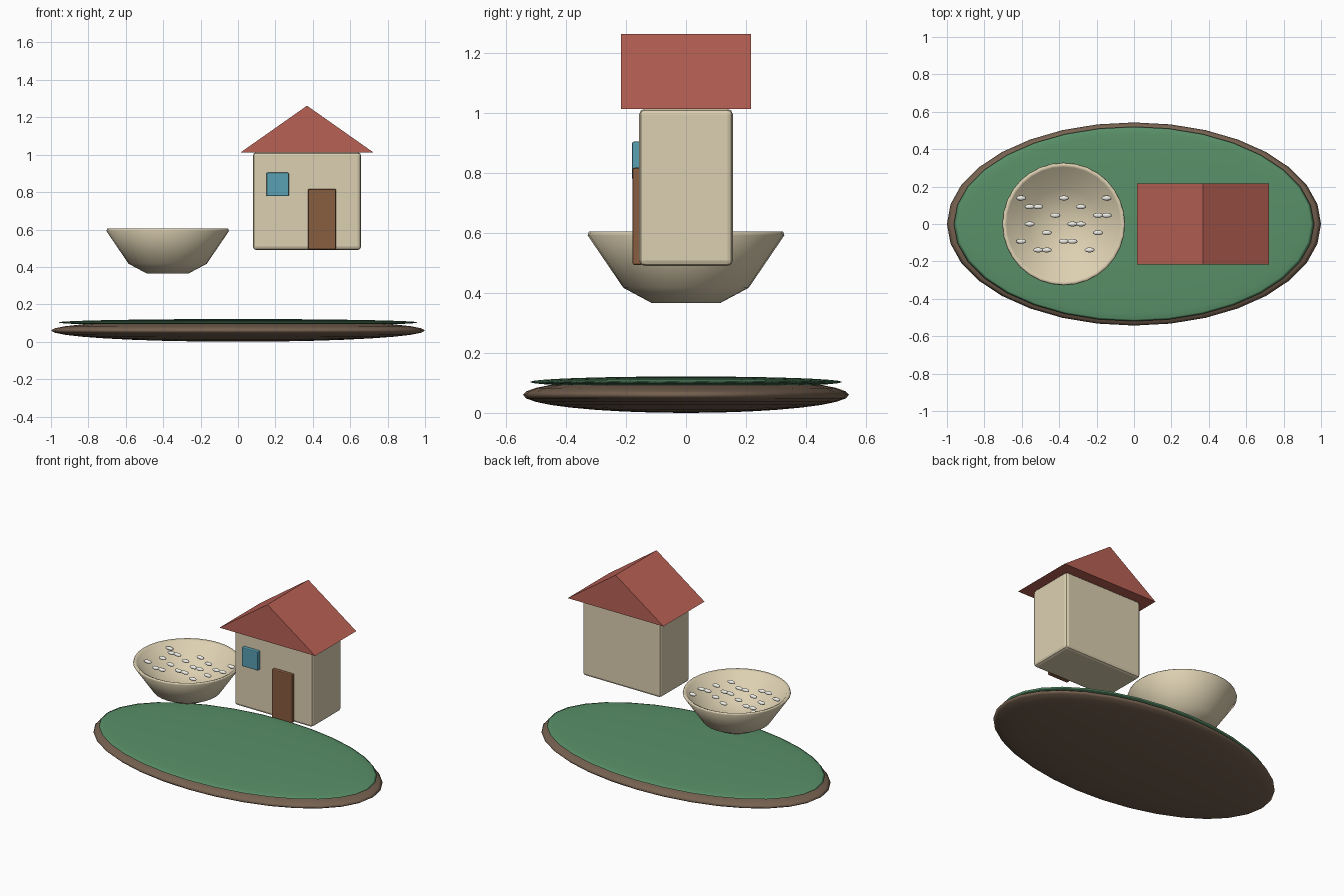
import bpy, bmesh, math
from mathutils import Matrix

if "Cube" in bpy.data.objects:
    bpy.data.objects.remove(bpy.data.objects["Cube"])


def material(name, rgb):
    m = bpy.data.materials.new(name)
    m.diffuse_color = (*rgb, 1)
    m.use_nodes = True
    m.node_tree.nodes["Principled BSDF"].inputs["Base Color"].default_value = m.diffuse_color
    return m


SOIL = material("soil", (0.18, 0.12, 0.08))
GRASS = material("grass", (0.10, 0.28, 0.14))
CREAM = material("cream", (0.72, 0.63, 0.44))
RED = material("red", (0.48, 0.12, 0.09))
WOOD = material("wood", (0.25, 0.11, 0.05))
GLASS = material("glass", (0.10, 0.35, 0.45))
WHITE = material("white", (0.85, 0.84, 0.78))


def add(name, bm, mat, smooth=False):
    bmesh.ops.recalc_face_normals(bm, faces=bm.faces)
    for f in bm.faces:
        f.smooth = smooth
    me = bpy.data.meshes.new(name)
    bm.to_mesh(me)
    bm.free()
    me.materials.append(mat)
    ob = bpy.data.objects.new(name, me)
    bpy.context.collection.objects.link(ob)
    return ob


def ellipsoid(name, centre, radii, mat, seg=32, rings=16):
    bm = bmesh.new()
    bmesh.ops.create_uvsphere(bm, u_segments=seg, v_segments=rings, radius=1,
                              matrix=Matrix.LocRotScale(centre, None, radii))
    return add(name, bm, mat, True)


def box(name, lo, hi, mat, bevel):
    size = [b - a for a, b in zip(lo, hi)]
    mid = [(a + b) / 2 for a, b in zip(lo, hi)]
    bm = bmesh.new()
    bmesh.ops.create_cube(bm, size=1, matrix=Matrix.LocRotScale(mid, None, size))
    ob = add(name, bm, mat)
    mod = ob.modifiers.new("soft_edges", 'BEVEL')
    mod.width, mod.segments = bevel, 2
    return ob


def lathe(name, centre, profile, mat, seg=32):
    bm = bmesh.new()
    verts = [bm.verts.new((r, 0, z)) for r, z in profile]
    edges = [bm.edges.new(p) for p in zip(verts, verts[1:])]
    bmesh.ops.spin(bm, geom=verts + edges, cent=(0, 0, 0), axis=(0, 0, 1),
                   angle=math.tau, steps=seg, use_duplicate=False)
    bmesh.ops.remove_doubles(bm, verts=bm.verts, dist=1e-5)
    bmesh.ops.translate(bm, verts=bm.verts, vec=centre)
    return add(name, bm, mat, True)


# Ground: two flattened ellipsoids
ellipsoid("soil_base", (0, 0, 0.06), (1.0, 0.543, 0.06), SOIL)
ellipsoid("grass_top", (0, 0, 0.103), (0.963, 0.52, 0.0185), GRASS)

# House
box("house_walls", (0.08, -0.156, 0.49), (0.658, 0.156, 1.013), CREAM, 0.018)
box("door", (0.374, -0.178, 0.493), (0.524, -0.146, 0.817), WOOD, 0.006)
box("window", (0.152, -0.18, 0.778), (0.272, -0.146, 0.904), GLASS, 0.006)

# Gable roof prism
bm = bmesh.new()
ends = [[bm.verts.new((x, y, z)) for x, z in
         ((0.015, 1.013), (0.723, 1.013), (0.369, 1.262))] for y in (-0.217, 0.217)]
bm.faces.new(ends[0])
bm.faces.new(ends[1])
for i in range(3):
    j = (i + 1) % 3
    bm.faces.new((ends[0][i], ends[0][j], ends[1][j], ends[1][i]))
add("roof", bm, RED)

# Bowl with hollow inside
lathe("bowl", (-0.376, 0, 0),
      [(0, 0.366), (0.114, 0.366), (0.209, 0.417), (0.328, 0.592), (0.323, 0.605),
       (0.305, 0.597), (0.19, 0.455), (0, 0.425)], CREAM)

# Grains scattered on a grid of cells in the bowl: row -> columns
cells = {3: (-5, 0, 5), 2: (-4, -3, 2), 1: (-1, 4, 5), 0: (-4, 1, 2),
         -1: (-2, 4), -2: (-5, 0, 1), -3: (-3, -2, 3)}
for row, cols in cells.items():
    for col in cols:
        ellipsoid("grain", (-0.375 + col * 0.0457, row * 0.0463, 0.573),
                  (0.027, 0.013, 0.011), WHITE, 16, 8)
